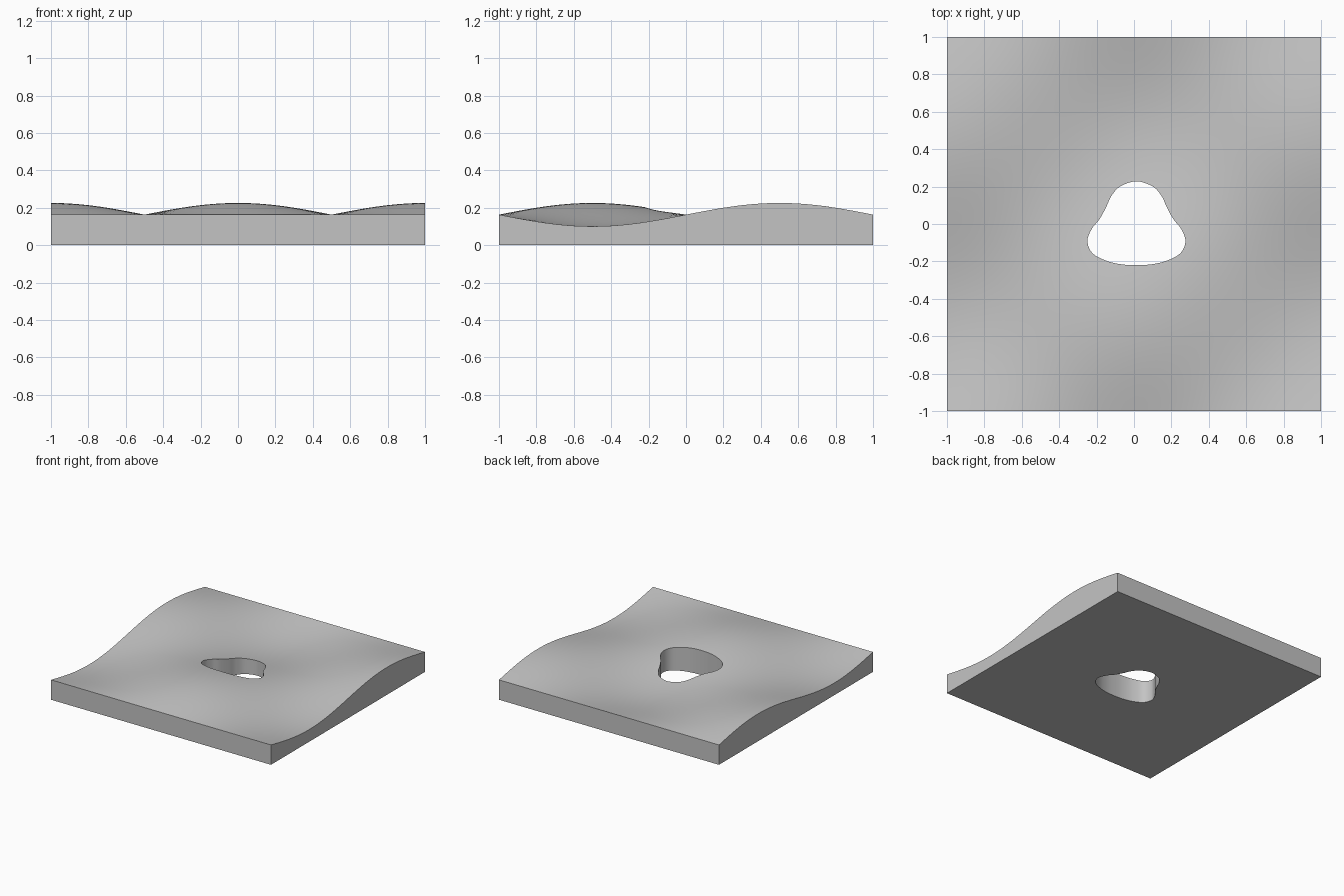
import bpy, bmesh, math
from mathutils import Vector

cube = bpy.data.objects.get("Cube")
if cube:
    bpy.data.objects.remove(cube)

SUB = 8        # samples per outline span
RINGS = 44     # rings between hole and outer edge
MID, AMP = 0.163, 0.0625
HOLE_X = 0.013

# Single plain grey
grey = bpy.data.materials.new("plain grey")
grey.use_nodes = True
colour = (0.55, 0.55, 0.55, 1)
grey.diffuse_color = colour
grey.node_tree.nodes["Principled BSDF"].inputs["Base Color"].default_value = colour


def wave(x, y):
    return MID - AMP * math.sin(math.pi * y) * math.cos(math.pi * x)


def smooth_loop(points):
    """Closed Catmull-Rom outline through the points."""
    out, n = [], len(points)
    for i in range(n):
        a, b, c, d = (points[(i + k) % n] for k in (-1, 0, 1, 2))
        for s in range(SUB):
            t = s / SUB
            out.append(0.5 * (2 * b + (c - a) * t + (2 * a - 5 * b + 4 * c - d) * t**2
                              + (3 * b - a - 3 * c + d) * t**3))
    return out


# Rounded three-lobed hole: right half, mirrored
half = [(0, .228), (.088, .2), (.135, .148), (.162, .09), (.198, .025), (.238, -.025),
        (.262, -.09), (.236, -.155), (.165, -.195), (.085, -.215), (0, -.22)]
full = half + [(-x, y) for x, y in half[-2:0:-1]]
hole = smooth_loop([Vector((x + HOLE_X, y)) for x, y in full])
n = len(hole)

# Square outline, clockwise from the middle of the back edge
corners = [Vector(p) for p in ((-1, 1), (1, 1), (1, -1), (-1, -1))]
side = n // 4
square = [corners[k].lerp(corners[(k + 1) % 4], j / side) for k in range(4) for j in range(side)]
square = square[side // 2:] + square[:side // 2]

bm = bmesh.new()


def ring(t, top):
    pts = [h.lerp(s, t) for h, s in zip(hole, square)]
    return [bm.verts.new((p.x, p.y, wave(p.x, p.y) if top else 0)) for p in pts]


def bridge(a, b):
    for i in range(n):
        j = (i + 1) % n
        bm.faces.new((a[i], a[j], b[j], b[i]))


# Wavy top, outer wall, flat base and hole wall form one closed shell
loops = [ring(k / RINGS, True) for k in range(RINGS + 1)] + [ring(1, False), ring(0, False)]
for k, loop in enumerate(loops):
    bridge(loop, loops[(k + 1) % len(loops)])
bmesh.ops.recalc_face_normals(bm, faces=bm.faces)

mesh = bpy.data.meshes.new("wavy_plate")
bm.to_mesh(mesh)
bm.free()
mesh.materials.append(grey)
plate = bpy.data.objects.new("wavy_plate", mesh)
bpy.context.collection.objects.link(plate)

bpy.ops.object.select_all(action='DESELECT')
plate.select_set(True)
bpy.context.view_layer.objects.active = plate
bpy.ops.object.shade_smooth_by_angle(angle=math.radians(35))
